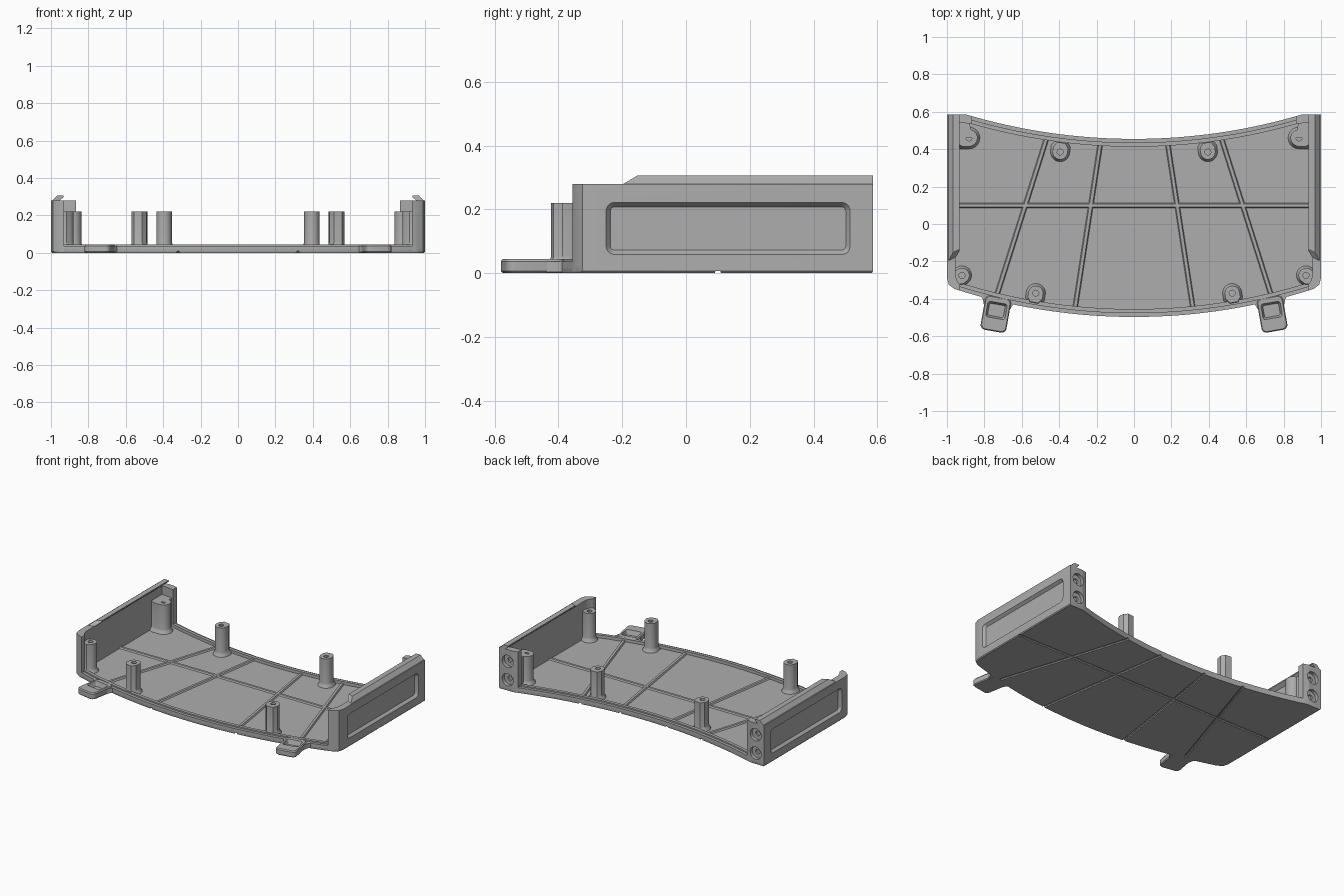
import bpy, bmesh, math
from mathutils import Matrix, Vector

if "Cube" in bpy.data.objects:
    bpy.data.objects.remove(bpy.data.objects["Cube"])

grey = bpy.data.materials.new("matte_grey")
grey.use_nodes = True
colour = (0.42, 0.42, 0.42, 1)
grey.diffuse_color = colour
grey.node_tree.nodes["Principled BSDF"].inputs["Base Color"].default_value = colour

R = 3.15          # radius of the curved front and back edges
BACK = 0.586      # rear limit
FLOOR = 0.025     # floor height
SIDES = ((1, "left"), (-1, "right"))


def sag(x):
    return R - math.sqrt(R * R - x * x)


def front(x):
    return -0.497 + sag(x)


def back(x):
    return min(0.455 + sag(x), BACK)


def span(a, b, n=40):
    return [a + (b - a) * i / n for i in range(n + 1)]


def loft(name, rings):
    """Skin equal-length rings of 3D points and cap both ends."""
    bm = bmesh.new()
    loops = [[bm.verts.new(p) for p in ring] for ring in rings]
    n = len(loops[0])
    for a, b in zip(loops, loops[1:]):
        for i in range(n):
            j = (i + 1) % n
            bm.faces.new((a[i], a[j], b[j], b[i]))
    bm.faces.new(loops[0][::-1])
    bm.faces.new(loops[-1])
    bmesh.ops.recalc_face_normals(bm, faces=bm.faces)
    mesh = bpy.data.meshes.new(name)
    bm.to_mesh(mesh)
    bm.free()
    mesh.materials.append(grey)
    obj = bpy.data.objects.new(name, mesh)
    bpy.context.collection.objects.link(obj)
    return obj


def flat(pts, z, k=1):
    return [(x * k, y * k, z) for x, y in pts]


def prism(name, pts, z0, z1):
    return loft(name, [flat(pts, z0), flat(pts, z1)])


def beam(name, p, q, profile):
    """Sweep a (width, z) profile along a straight floor line."""
    p, q = Vector(p), Vector(q)
    d = (q - p).normalized()
    side = Vector((-d.y, d.x))
    return loft(name, [[(*(e + side * w), z) for w, z in profile] for e in (p, q)])


def circle(r, n=24):
    return [(r * math.cos(2 * math.pi * i / n), r * math.sin(2 * math.pi * i / n)) for i in range(n)]


def rounded(w, h, r, n=5):
    """Rounded rectangle centred on the origin."""
    pts = []
    for k, (sx, sy) in enumerate(((1, 1), (-1, 1), (-1, -1), (1, -1))):
        for i in range(n + 1):
            a = math.pi / 2 * (k + i / n)
            pts.append((sx * (w / 2 - r) + r * math.cos(a), sy * (h / 2 - r) + r * math.sin(a)))
    return pts


def cut(obj, cutter):
    mod = obj.modifiers.new("cut", "BOOLEAN")
    mod.operation = "DIFFERENCE"
    mod.solver = "EXACT"
    mod.object = cutter
    bpy.context.view_layer.objects.active = obj
    bpy.ops.object.modifier_apply(modifier=mod.name)
    bpy.data.objects.remove(cutter)


# Floor pan with a chamfered underside
corner = [(0.99, -0.325), (1, -0.29)]
outline = [(x, front(x)) for x in span(-0.96, 0.96)] + corner
outline += [(1, BACK)] + [(x, back(x)) for x in span(0.9, -0.9)] + [(-1, BACK)]
outline += [(-x, y) for x, y in corner[::-1]]
floor = loft("floor_pan", [flat(outline, 0, 0.995), flat(outline, 0.006), flat(outline, FLOOR)])

# Ribs on the floor, matched by grooves underneath
lines = [((-0.955, 0.1), (0.955, 0.1))]
for s, _ in SIDES:
    lines += [((s * 0.47, 0.45), (s * 0.73, -0.37)), ((s * 0.18, 0.43), (s * 0.315, -0.45))]
rib = [(-0.016, 0.02), (-0.008, 0.034), (0.008, 0.034), (0.016, 0.02)]
groove = [(-0.011, -0.01), (-0.008, 0.007), (0, 0.01), (0.008, 0.007), (0.011, -0.01)]
for i, (p, q) in enumerate(lines):
    beam(f"floor_rib_{i}", p, q, rib)
    ext = (Vector(q) - Vector(p)).normalized() * 0.15
    cut(floor, beam("groove_cutter", Vector(p) - ext, Vector(q) + ext, groove))


# Stepped rims along the curved edges
def rim(name, edge, limit, a, b, top):
    xs = span(-limit, limit)
    pts = [(x, edge(x) + a) for x in xs] + [(x, edge(x) + b) for x in xs[::-1]]
    prism(name, pts, 0.015, top)


rim("front_rim_outer", front, 0.95, 0, 0.022, 0.036)
rim("front_rim_inner", front, 0.95, 0.02, 0.042, 0.045)
rim("back_rim_outer", back, 0.9, 0, -0.022, 0.036)
rim("back_rim_inner", back, 0.9, -0.02, -0.042, 0.045)


# Screw post: round towards the middle, chamfered at its outer end
def post(name, x, y, angle, r=0.04, length=0.05):
    shape = [(r * math.cos(a), r * math.sin(a)) for a in span(math.pi / 2, math.pi * 1.5, 16)]
    shape += [(length * 0.5, -r), (length, -r * 0.55), (length, r * 0.55), (length * 0.5, r)]
    n = len(shape)
    hole = [(0.016 * math.cos(math.atan2(v, u)), 0.016 * math.sin(math.atan2(v, u))) for u, v in shape]
    rings = [flat(shape, 0.015, 1.35), flat(shape, FLOOR + 0.006, 1.25),
             flat(shape, FLOOR + 0.015, 1.07), flat(shape, FLOOR + 0.028),
             flat(shape, 0.22), flat(hole, 0.22), flat(hole, 0.17)]
    obj = loft(name, rings)
    obj.data.transform(Matrix.Translation((x, y, 0)) @ Matrix.Rotation(angle, 4, "Z"))


for s, side in SIDES:
    # Side wall with a front return and a rear end plate
    plan = [(1, BACK), (1, -0.29), (0.99, -0.325), (0.96, front(0.96)), (0.93, front(0.93)),
            (0.93, front(0.93) + 0.03), (0.948, -0.3), (0.955, -0.27), (0.955, 0.545),
            (0.865, 0.535), (0.865, back(0.865)), (0.9, BACK)]
    wall = prism(f"{side}_side_wall", [(s * x, y) for x, y in plan], 0.006, 0.28)

    # Sunken panel on the outer face
    panels = [(1.01, 0.77, 0.168, 0.028), (1, 0.765, 0.163, 0.026), (0.982, 0.738, 0.136, 0.014)]
    cut(wall, loft("panel_cutter", [[(s * x, 0.132 + u, 0.14 + v) for u, v in rounded(w, h, r)]
                                    for x, w, h, r in panels]))

    # Stepped screw holes in the rear end plate
    for z in (0.075, 0.2):
        steps = [(0.042, 0.6), (0.042, 0.562), (0.016, 0.562), (0.016, 0.5)]
        cut(wall, loft("hole_cutter", [[(s * 0.935 + u, y, z + v) for u, v in circle(r)]
                                       for r, y in steps]))

    # Overhanging lip along the top of the wall, sloped at its front end
    lip = [(0.995, 0.278), (0.967, 0.306), (0.932, 0.306), (0.932, 0.298), (0.955, 0.278)]
    starts = [-0.2 + 1.2 * (z - 0.278) + 0.5 * (0.995 - x) for x, z in lip]
    loft(f"{side}_wall_lip", [[(s * x, y, z) for (x, z), y in zip(lip, starts)],
                              [(s * x, BACK, z) for x, z in lip]])

    # Screw posts
    def turn(deg):
        return math.radians(deg if s > 0 else 180 - deg)

    post(f"{side}_back_post", s * 0.395, 0.385, turn(97))
    post(f"{side}_front_post", s * 0.525, -0.37, turn(-80))
    post(f"{side}_back_corner_post", s * 0.882, 0.46, turn(0), 0.045, 0.075)
    post(f"{side}_front_corner_post", s * 0.92, -0.275, turn(-35), 0.04, 0.05)
    web = [(0.865, 0.46), (0.96, 0.46), (0.96, 0.55), (0.88, 0.55)]
    prism(f"{side}_corner_web", [(s * x, y) for x, y in web], 0.02, 0.22)

    # Front tab with a sunken pocket
    place = Matrix.Translation((s * 0.737, -0.47, 0)) @ Matrix.Rotation(s * math.radians(10), 4, "Z")
    body = [(u, v - 0.012) for u, v in rounded(0.14, 0.185, 0.026)]
    small = [(u * 0.93, v * 0.95) for u, v in body]
    mouth = [(u, v + 0.008) for u, v in rounded(0.105, 0.085, 0.014)]
    pocket = [(u, v + 0.008) for u, v in rounded(0.085, 0.065, 0.01)]
    tab = loft(f"{side}_front_tab", [flat(small, 0), flat(body, 0.006), flat(body, 0.037),
                                     flat(small, 0.044), flat(mouth, 0.044), flat(pocket, 0.012)])
    tab.data.transform(place)
    for k in (-1, 1):
        gusset = [(k * 0.06, 0.085), (k * 0.11, 0.08), (k * 0.082, 0.055), (k * 0.069, 0.02)]
        prism(f"{side}_tab_gusset", gusset, 0.004, 0.036).data.transform(place)

# Smooth the curved surfaces while keeping hard edges crisp
for obj in bpy.context.collection.objects:
    if obj.type == "MESH":
        bm = bmesh.new()
        bm.from_mesh(obj.data)
        bmesh.ops.recalc_face_normals(bm, faces=bm.faces)
        bm.to_mesh(obj.data)
        bm.free()
        obj.select_set(True)
        bpy.context.view_layer.objects.active = obj
bpy.ops.object.shade_smooth_by_angle(angle=math.radians(30))
